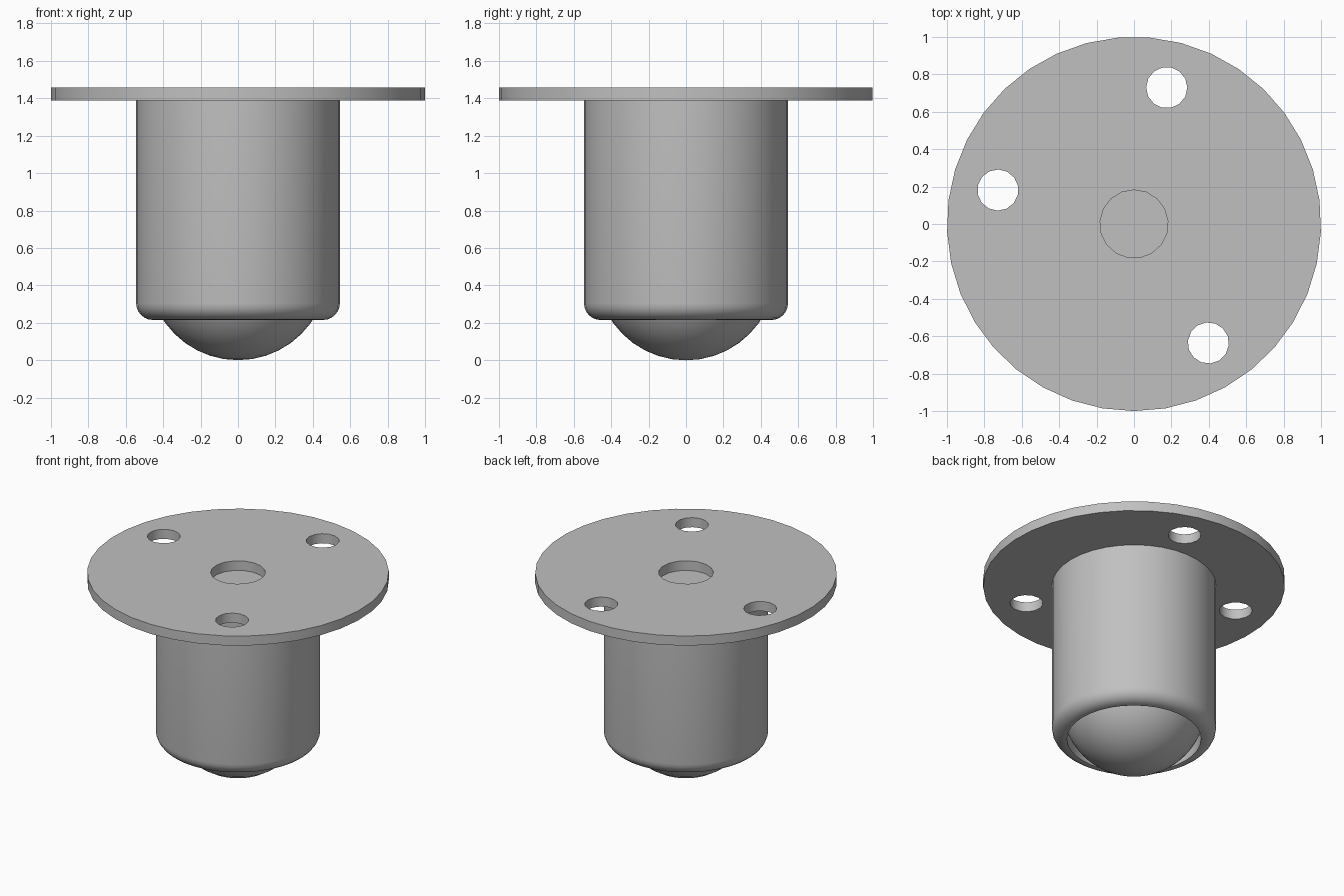
import bpy
import bmesh
from math import sin, cos, pi, radians

cube = bpy.data.objects.get("Cube")
if cube:
    bpy.data.objects.remove(cube, do_unlink=True)

steel = bpy.data.materials.new("grey steel")
steel.use_nodes = True
colour = (0.53, 0.53, 0.53, 1)
steel.diffuse_color = colour
steel.node_tree.nodes["Principled BSDF"].inputs["Base Color"].default_value = colour

FLANGE_BOTTOM, FLANGE_TOP = 1.387, 1.457


def finish(obj):
    obj.data.materials.clear()
    obj.data.materials.append(steel)
    bpy.ops.object.select_all(action="DESELECT")
    obj.select_set(True)
    bpy.context.view_layer.objects.active = obj
    bpy.ops.object.shade_smooth_by_angle(angle=radians(32))


def revolve(name, profile, sides):
    """Turn an (r, z) profile that starts and ends on the axis."""
    bm = bmesh.new()
    verts = [bm.verts.new((r, 0, z)) for r, z in profile]
    edges = [bm.edges.new(pair) for pair in zip(verts, verts[1:])]
    bmesh.ops.spin(bm, geom=verts + edges, cent=(0, 0, 0), axis=(0, 0, 1),
                   angle=2 * pi, steps=sides, use_duplicate=False)
    bmesh.ops.remove_doubles(bm, verts=bm.verts, dist=0.0001)
    bmesh.ops.recalc_face_normals(bm, faces=bm.faces)
    mesh = bpy.data.meshes.new(name)
    bm.to_mesh(mesh)
    bm.free()
    obj = bpy.data.objects.new(name, mesh)
    bpy.context.collection.objects.link(obj)
    finish(obj)
    return obj


def circle(bm, radius, sides, x=0, y=0, start=0):
    """Add a closed loop of edges at the flange's underside."""
    verts = []
    for i in range(sides):
        a = start + 2 * pi * i / sides
        verts.append(bm.verts.new((x + radius * cos(a), y + radius * sin(a), FLANGE_BOTTOM)))
    return [bm.edges.new((verts[i - 1], verts[i])) for i in range(sides)]


# Round mounting flange with a centre hole and three screw holes
bm = bmesh.new()
loops = circle(bm, 1.0, 37, start=-pi / 2)
loops += circle(bm, 0.182, 17, start=pi / 2)
for angle in (76.5, 166, -58):
    a = radians(angle)
    loops += circle(bm, 0.11, 14, 0.75 * cos(a), 0.75 * sin(a), a)
bmesh.ops.triangle_fill(bm, edges=loops, use_beauty=True)
top = bmesh.ops.extrude_face_region(bm, geom=bm.faces[:])["geom"]
bmesh.ops.translate(bm, verts=[g for g in top if isinstance(g, bmesh.types.BMVert)],
                    vec=(0, 0, FLANGE_TOP - FLANGE_BOTTOM))
bmesh.ops.recalc_face_normals(bm, faces=bm.faces)
mesh = bpy.data.meshes.new("mounting_flange")
bm.to_mesh(mesh)
bm.free()
flange = bpy.data.objects.new("mounting_flange", mesh)
bpy.context.collection.objects.link(flange)
finish(flange)

# Housing cup: closed top, rounded lower rim, open bore
fillet = 0.09
rim = [(0.455 + fillet * cos(t), 0.305 - fillet * sin(t))
       for t in (i * pi / 12 for i in range(7))]
revolve("housing", [(0, FLANGE_BOTTOM), (0.545, FLANGE_BOTTOM)] + rim
        + [(0.445, 0.215), (0.445, 0.5), (0, 0.5)], 36)

# Ball seated in the bore
ball_radius = 0.48
arc = [(ball_radius * sin(pi * i / 20), ball_radius * (1 - cos(pi * i / 20)))
       for i in range(21)]
revolve("roller_ball", arc, 36)
